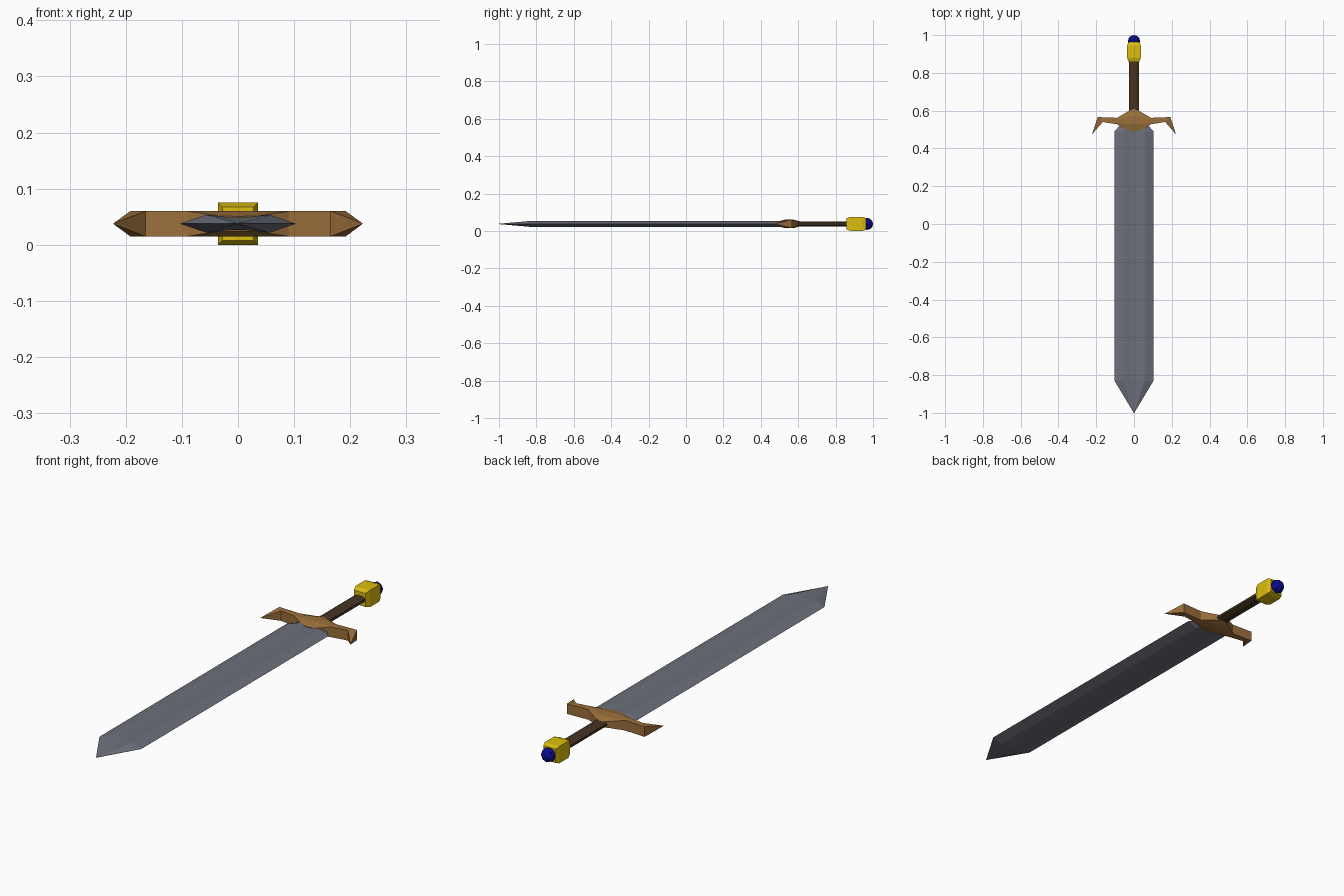
import bpy
import bmesh
import math

MID = 0.0375  # height of the sword's middle plane

cube = bpy.data.objects.get("Cube")
if cube:
    bpy.data.objects.remove(cube, do_unlink=True)


def material(name, rgb):
    m = bpy.data.materials.new(name)
    m.use_nodes = True
    m.diffuse_color = (*rgb, 1)
    bsdf = m.node_tree.nodes["Principled BSDF"]
    bsdf.inputs["Base Color"].default_value = (*rgb, 1)
    bsdf.inputs["Roughness"].default_value = 0.7
    return m


def finish(name, bm, mat):
    bmesh.ops.remove_doubles(bm, verts=bm.verts, dist=0.0002)
    bmesh.ops.recalc_face_normals(bm, faces=bm.faces)
    mesh = bpy.data.meshes.new(name)
    bm.to_mesh(mesh)
    bm.free()
    mesh.materials.append(mat)
    obj = bpy.data.objects.new(name, mesh)
    bpy.context.collection.objects.link(obj)
    return obj


def loft(name, rings, mat):
    """Skin a row of closed rings with equal point counts and cap both ends."""
    bm = bmesh.new()
    rows = [[bm.verts.new(p) for p in ring] for ring in rings]
    n = len(rows[0])
    for a, b in zip(rows, rows[1:]):
        for i in range(n):
            j = (i + 1) % n
            bm.faces.new((a[i], a[j], b[j], b[i]))
    bm.faces.new(rows[0])
    bm.faces.new(rows[-1])
    return finish(name, bm, mat)


steel = material("steel grey", (0.15, 0.162, 0.195))
bronze = material("bronze brown", (0.33, 0.16, 0.045))
leather = material("dark leather", (0.062, 0.034, 0.016))
gold = material("gold", (0.72, 0.51, 0.005))
blue = material("deep blue", (0.003, 0.003, 0.26))


# Blade: sharp edges, two ridges and a shallow central groove
def blade_ring(y, width, thick):
    half = [(1, 0), (0.55, 1), (0.12, 0.7)]
    top = half + [(-x, z) for x, z in reversed(half)]
    under = [(x, -z) for x, z in reversed(top[1:-1])]
    return [(x * width, y, MID + z * thick) for x, z in top + under]


loft("blade", [blade_ring(-1, 0.001, 0.001), blade_ring(-0.83, 0.103, 0.016),
               blade_ring(0.49, 0.103, 0.016), blade_ring(0.54, 0.06, 0.013)], steel)


# Crossguard: thick centre with chamfered front and back, arms hooked forward
def guard_ring(front, front_ridge, back_ridge, back, edge, thick):
    top = [(*front, edge), (*front_ridge, thick), (*back_ridge, thick), (*back, edge)]
    pts = top + [(x, y, -z) for x, y, z in reversed(top)]
    return [(x, y, MID + z) for x, y, z in pts]


def straight(x, ys, edge, thick):
    return guard_ring(*[(x, y) for y in ys], edge, thick)


T = 0.0225
side = [
    straight(0.035, (0.497, 0.53, 0.57, 0.594), 0.014, T),
    straight(0.09, (0.528, 0.537, 0.553, 0.562), T, T),
    guard_ring((0.165, 0.54), (0.173, 0.548), (0.183, 0.557), (0.192, 0.566), T, T),
    guard_ring(*[(0.222, 0.475)] * 4, 0.0005, 0.0005),
]
mirrored = [[(-x, y, z) for x, y, z in ring] for ring in reversed(side)]
centre = [straight(0, (0.49, 0.53, 0.575, 0.61), 0.013, T)]
loft("crossguard", mirrored + centre + side, bronze)


# Grip: flattened eight-sided rod
def grip_ring(y):
    angles = [math.tau * (i + 0.5) / 8 for i in range(8)]
    return [(0.03 * math.cos(a), y, MID + 0.014 * math.sin(a)) for a in angles]


loft("grip", [grip_ring(0.56), grip_ring(0.88)], leather)


# Pommel: block with tapered ends
def box_ring(y, w, h):
    return [(sx * w, y, MID + sz * h) for sx, sz in ((1, 1), (-1, 1), (-1, -1), (1, -1))]


loft("pommel", [box_ring(0.858, 0.028, 0.03), box_ring(0.88, 0.036, MID),
                box_ring(0.945, 0.036, MID), box_ring(0.963, 0.03, 0.031)], gold)

# Pommel gem: low-poly ball
bm = bmesh.new()
bmesh.ops.create_uvsphere(bm, u_segments=8, v_segments=6, radius=0.032)
for v in bm.verts:
    v.co = (v.co.x, v.co.z + 0.968, v.co.y + MID)
finish("pommel_gem", bm, blue)
